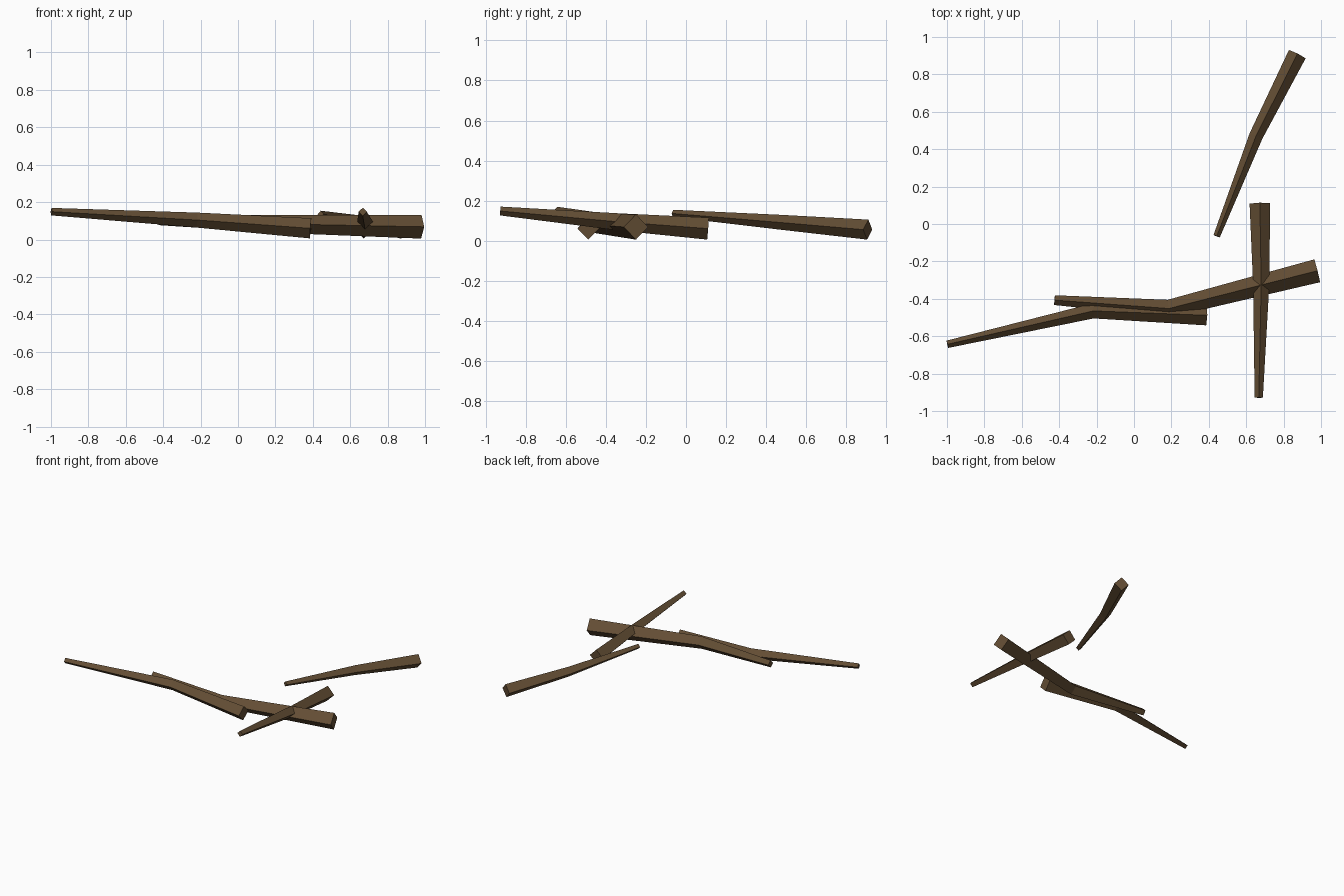
import bpy, bmesh, math
from mathutils import Vector

if "Cube" in bpy.data.objects:
    bpy.data.objects.remove(bpy.data.objects["Cube"])

bark = bpy.data.materials.new("brown bark")
bark.diffuse_color = (0.125, 0.075, 0.034, 1)
bark.use_nodes = True
bark.node_tree.nodes["Principled BSDF"].inputs["Base Color"].default_value = bark.diffuse_color


def stick(name, rings):
    """Bent, tapered four-sided stick; each ring is x, y, z, radius."""
    bm = bmesh.new()
    pts = [Vector(r[:3]) for r in rings]
    loops = []
    for i, r in enumerate(rings):
        before = pts[max(i - 1, 0)]
        after = pts[min(i + 1, len(pts) - 1)]
        d = (after - before).normalized()
        side = d.cross(Vector((0, 0, 1))).normalized()
        up = side.cross(d)
        loops.append([bm.verts.new(pts[i] + r[3] * (side * math.cos(k * math.pi / 2)
                                                    + up * math.sin(k * math.pi / 2)))
                      for k in range(4)])
    for a, b in zip(loops, loops[1:]):
        for k in range(4):
            n = (k + 1) % 4
            bm.faces.new((a[k], a[n], b[n], b[k]))
    bm.faces.new(loops[0])
    bm.faces.new(loops[-1])
    bmesh.ops.recalc_face_normals(bm, faces=bm.faces)
    me = bpy.data.meshes.new(name)
    bm.to_mesh(me)
    bm.free()
    me.materials.append(bark)
    bpy.context.collection.objects.link(bpy.data.objects.new(name, me))


# Sticks, thick end to thin tip
stick("long_left_stick", [(0.388, -0.488, 0.060, 0.054), (-0.22, -0.465, 0.104, 0.040), (-0.998, -0.643, 0.149, 0.020)])
stick("long_right_stick", [(0.98, -0.25, 0.068, 0.063), (0.185, -0.452, 0.084, 0.047), (-0.425, -0.407, 0.103, 0.026)])
stick("crossing_stick", [(0.673, 0.11, 0.060, 0.055), (0.68, -0.33, 0.093, 0.043), (0.667, -0.928, 0.148, 0.022)])
stick("back_stick", [(0.873, 0.908, 0.055, 0.050), (0.652, 0.47, 0.092, 0.037), (0.442, -0.065, 0.136, 0.018)])
